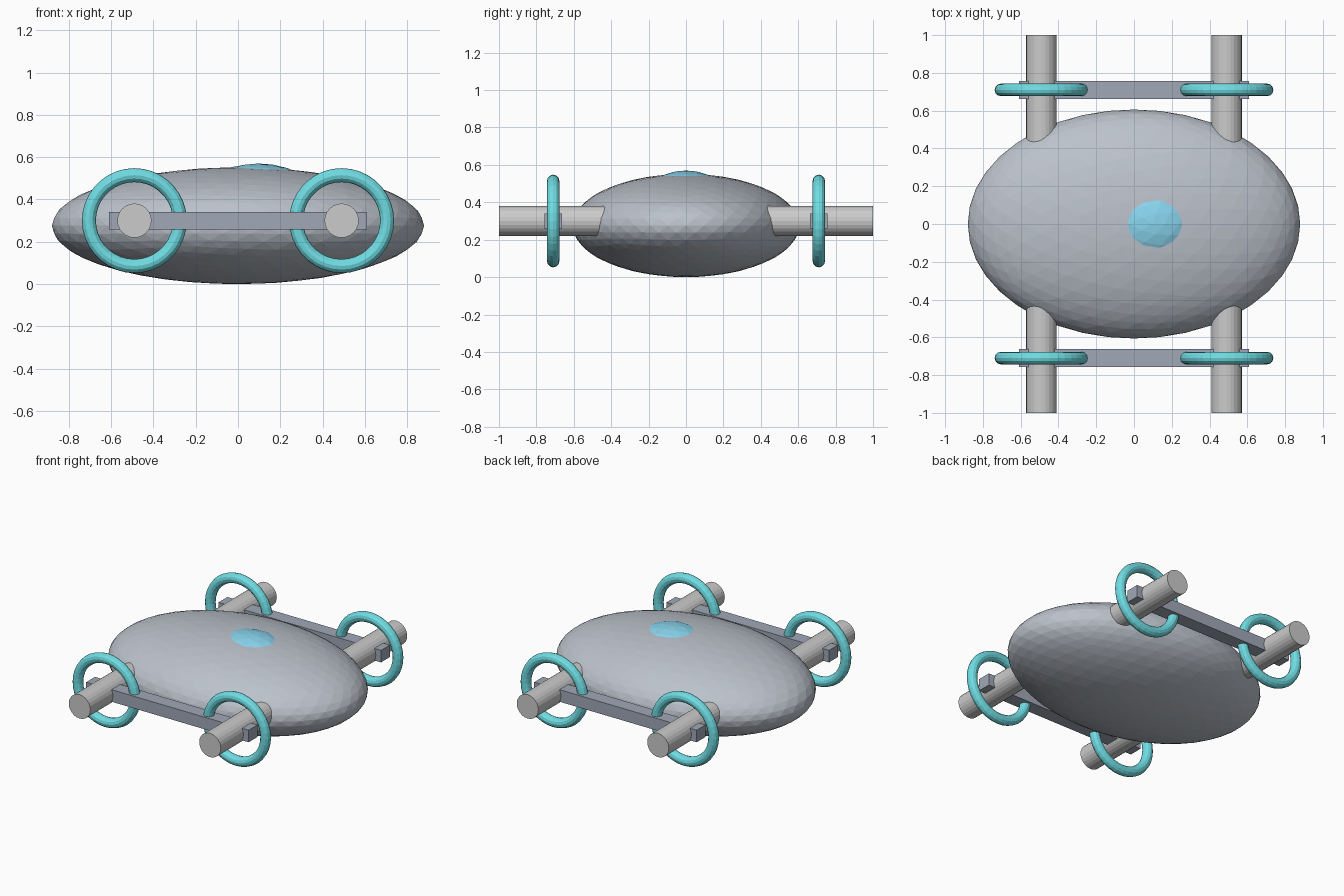
import bpy
from math import pi

if "Cube" in bpy.data.objects:
    bpy.data.objects.remove(bpy.data.objects["Cube"])


def material(name, rgb):
    m = bpy.data.materials.new(name)
    m.diffuse_color = (*rgb, 1)
    m.use_nodes = True
    m.node_tree.nodes["Principled BSDF"].inputs["Base Color"].default_value = m.diffuse_color
    return m


HULL = material("hull_grey", (0.50, 0.54, 0.60))
BAR = material("bar_grey", (0.35, 0.39, 0.47))
PALE = material("pale_grey", (0.75, 0.75, 0.75))
TEAL = material("teal", (0.16, 0.72, 0.77))
GLASS = material("glass_blue", (0.25, 0.66, 0.85))


def finish(name, mat, scale=None):
    o = bpy.context.object
    o.name = name
    if scale:
        o.scale = scale
        bpy.ops.object.transform_apply(location=False, rotation=False, scale=True)
    o.data.materials.append(mat)
    return o


# Faceted ellipsoid hull
bpy.ops.mesh.primitive_ico_sphere_add(subdivisions=4, radius=1, location=(0, 0, 0.276))
finish("hull", HULL, (0.88, 0.606, 0.276))

# Canopy poking through the top
bpy.ops.mesh.primitive_ico_sphere_add(subdivisions=3, radius=1, location=(0.095, 0, 0.42))
finish("canopy", GLASS, (0.27, 0.226, 0.15))

for sy, side in ((-1, "front"), (1, "back")):
    # Cross bar joining the two pods
    bpy.ops.mesh.primitive_cube_add(size=1, location=(0, sy * 0.71, 0.30))
    finish(side + "_cross_bar", BAR, (1.22, 0.094, 0.082))
    for sx, end in ((-1, "left"), (1, "right")):
        # Pod tube
        bpy.ops.mesh.primitive_cylinder_add(vertices=24, radius=0.081, depth=0.7,
                                            location=(sx * 0.49, sy * 0.65, 0.30),
                                            rotation=(pi / 2, 0, 0))
        finish(f"{side}_{end}_tube", PALE)
        # Ring around the tube
        bpy.ops.mesh.primitive_torus_add(major_segments=36, minor_segments=12,
                                         major_radius=0.215, minor_radius=0.033,
                                         location=(sx * 0.49, sy * 0.71, 0.30),
                                         rotation=(pi / 2, 0, 0))
        finish(f"{side}_{end}_ring", TEAL)
